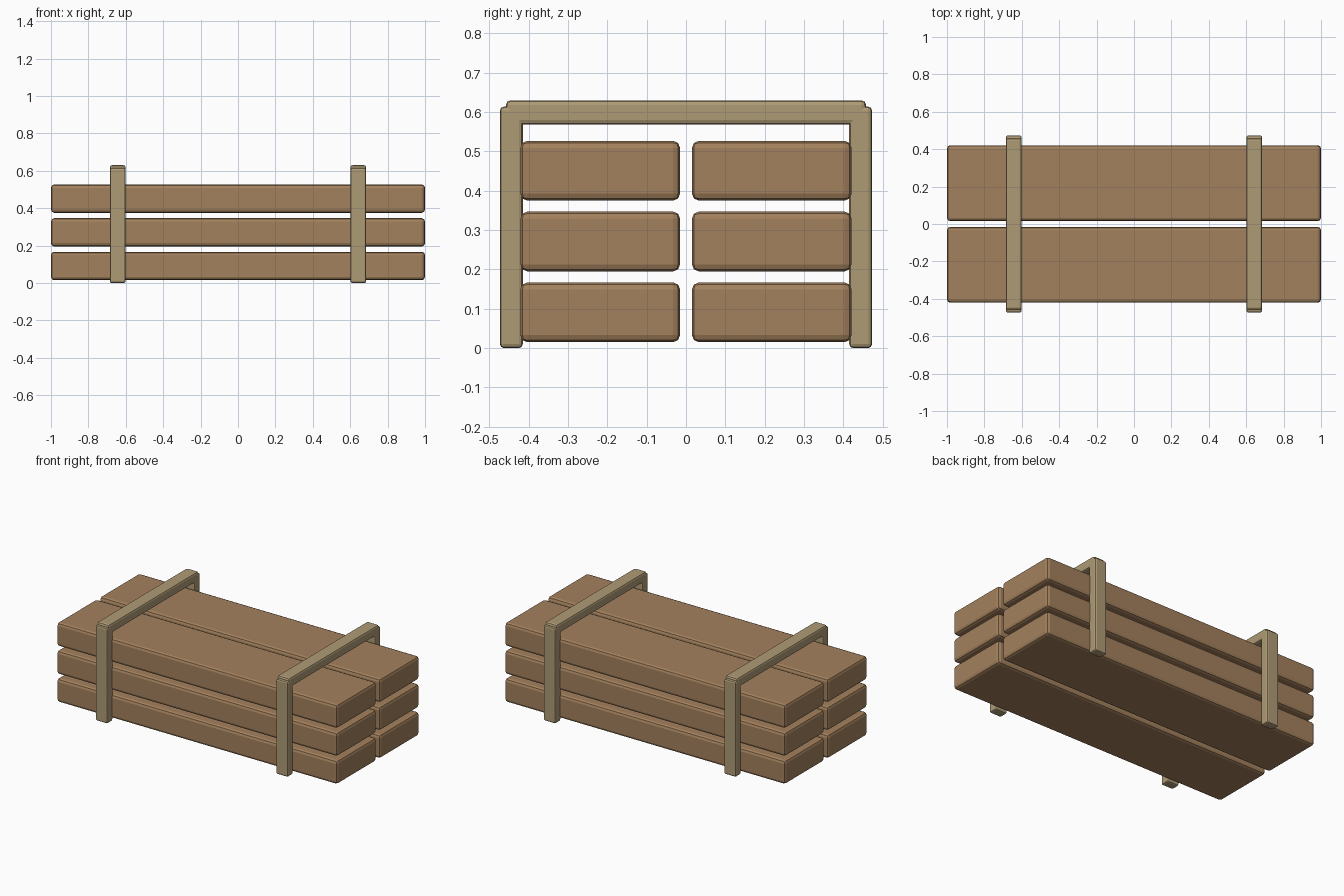
import bpy

cube = bpy.data.objects.get("Cube")
if cube:
    bpy.data.objects.remove(cube, do_unlink=True)


def material(name, color):
    mat = bpy.data.materials.new(name)
    mat.use_nodes = True
    mat.diffuse_color = color
    mat.node_tree.nodes["Principled BSDF"].inputs["Base Color"].default_value = color
    return mat


def beveled_box(name, center, size, bevel, mat):
    bpy.ops.mesh.primitive_cube_add(size=1, location=center)
    obj = bpy.context.object
    obj.name = name
    obj.scale = size
    bpy.ops.object.transform_apply(location=False, rotation=False, scale=True)
    mod = obj.modifiers.new("Rounded edges", "BEVEL")
    mod.width = bevel
    mod.segments = 2
    obj.data.materials.append(mat)
    return obj


wood = material("brown wood", (0.37, 0.22, 0.11, 1))
strap = material("tan strap", (0.43, 0.33, 0.18, 1))

# Two columns of three stacked planks
for side, y in (("front", -0.218), ("back", 0.218)):
    for level in range(3):
        beveled_box(f"{side}_plank_{level + 1}", (0, y, 0.091 + 0.18 * level),
                    (2, 0.406, 0.152), 0.018, wood)

# Two frames holding the stack: a pair of posts under a crossbar
for side, x in (("right", -0.643), ("left", 0.643)):
    for end, y in (("front", -0.444), ("back", 0.444)):
        beveled_box(f"{side}_{end}_post", (x, y, 0.307), (0.085, 0.058, 0.614), 0.01, strap)
    beveled_box(f"{side}_crossbar", (x, 0, 0.599), (0.085, 0.916, 0.062), 0.012, strap)
